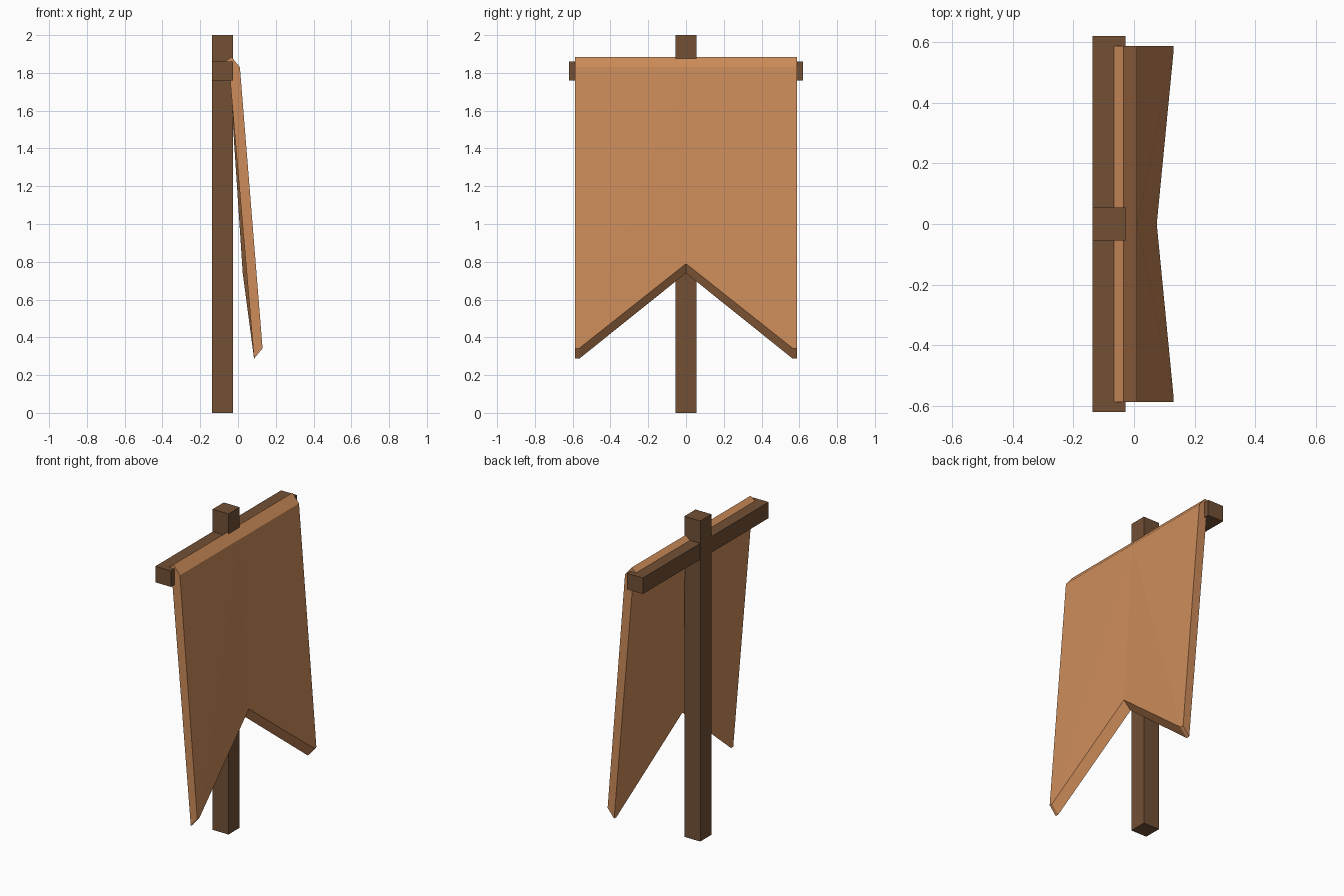
import bpy
import bmesh

cube = bpy.data.objects.get("Cube")
if cube:
    bpy.data.objects.remove(cube, do_unlink=True)


def make_material(name, color):
    mat = bpy.data.materials.new(name)
    mat.use_nodes = True
    mat.diffuse_color = color
    mat.node_tree.nodes["Principled BSDF"].inputs["Base Color"].default_value = color
    return mat


wood = make_material("dark wood", (0.171, 0.080, 0.036, 1))
cloth = make_material("tan cloth", (0.610, 0.262, 0.102, 1))


def finish(name, bm, mat):
    bmesh.ops.recalc_face_normals(bm, faces=bm.faces)
    mesh = bpy.data.meshes.new(name)
    bm.to_mesh(mesh)
    bm.free()
    mesh.materials.append(mat)
    obj = bpy.data.objects.new(name, mesh)
    bpy.context.collection.objects.link(obj)
    return obj


def beam(name, center, size):
    bm = bmesh.new()
    bmesh.ops.create_cube(bm, size=1)
    bmesh.ops.scale(bm, vec=size, verts=bm.verts)
    bmesh.ops.translate(bm, vec=center, verts=bm.verts)
    return finish(name, bm, wood)


# Wooden cross frame
beam("post", (-0.082, 0, 1), (0.11, 0.11, 2))
beam("crossbar", (-0.082, 0, 1.81), (0.109, 1.24, 0.10))

# Hanging cloth: a folded hem over the bar, lofted across the width
hem_back = [(-0.045, 1.80), (-0.07, 1.857)]
hem_front = [(-0.035, 1.885), (0.01, 1.83)]
tip = [(0.13, 0.342), (0.085, 0.287)]
notch = [(0.075, 0.79), (0.025, 0.74)]
stations = [(-0.587, tip), (-0.565, tip), (0, notch), (0.565, tip), (0.587, tip)]

bm = bmesh.new()
rings = []
for y, hem_low in stations:
    profile = hem_back + hem_front + hem_low
    rings.append([bm.verts.new((x, y, z)) for x, z in profile])
count = len(rings[0])
for a, b in zip(rings, rings[1:]):
    for i in range(count):
        j = (i + 1) % count
        bm.faces.new((a[i], a[j], b[j], b[i]))
bm.faces.new(rings[0])
bm.faces.new(rings[-1])

# Crease the large panels from the top centre to each tip
panels = [f for f in bm.faces if f.calc_area() > 0.3]
bmesh.ops.triangulate(bm, faces=panels, quad_method='LONG_EDGE')
finish("banner_cloth", bm, cloth)
